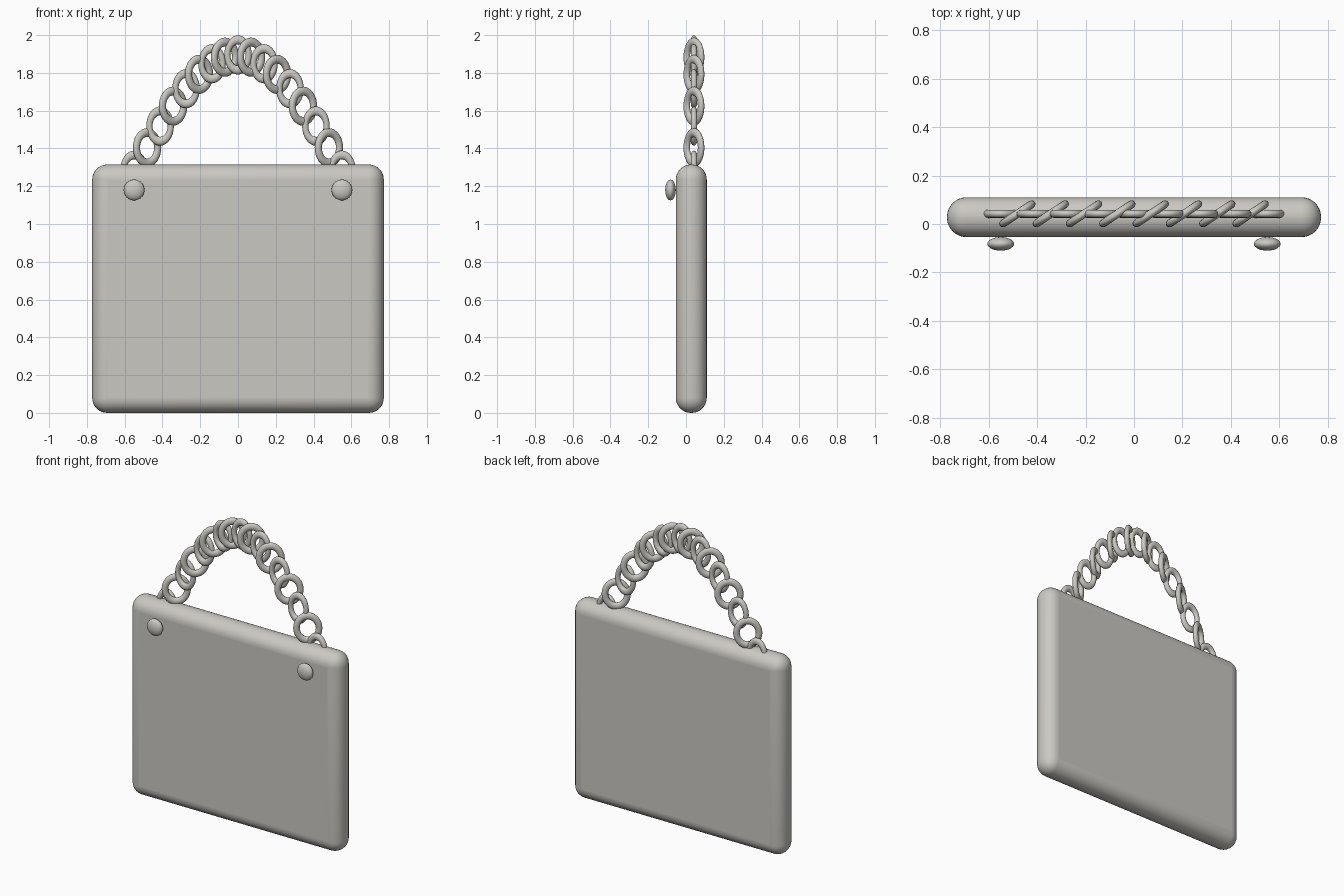
import bpy, math

default = bpy.data.objects.get("Cube")
if default:
    bpy.data.objects.remove(default)

# One plain warm grey for everything
grey = bpy.data.materials.new("warm_grey")
grey.use_nodes = True
color = (0.6, 0.58, 0.54, 1)
grey.diffuse_color = color
grey.node_tree.nodes["Principled BSDF"].inputs["Base Color"].default_value = color


def finish(name, scale=(1, 1, 1)):
    """Name the new object, apply its scale, give it the colour and smooth it."""
    ob = bpy.context.object
    ob.name = name
    ob.scale = scale
    bpy.ops.object.transform_apply(location=False, rotation=False, scale=True)
    ob.data.materials.append(grey)
    bpy.ops.object.shade_smooth()
    return ob


# Bag body: thin slab with fully rounded edges
WIDTH, DEPTH, HEIGHT = 1.544, 0.164, 1.315
bpy.ops.mesh.primitive_cube_add(size=1, location=(0, 0.028, HEIGHT / 2))
body = finish("bag_body", (WIDTH, DEPTH, HEIGHT))
bevel = body.modifiers.new("round_edges", "BEVEL")
bevel.width = 0.08
bevel.segments = 8
bpy.ops.object.shade_smooth_by_angle(angle=math.radians(35))

# Flattened studs on the front
for side, x in (("right", -0.55), ("left", 0.55)):
    bpy.ops.mesh.primitive_uv_sphere_add(segments=32, ring_count=16, radius=1,
                                         location=(x, -0.082, 1.18))
    finish("stud_" + side, (0.055, 0.028, 0.055))

# Chain handle: upright oval links along an arch, every second one twisted
LINKS, HALF_SPAN, TUBE = 17, 0.55, 0.0165
for i in range(LINKS):
    x = HALF_SPAN * (2 * i / (LINKS - 1) - 1)
    z = 1.285 + 0.61 * math.cos(math.pi * x / (2 * HALF_SPAN))
    twisted = i % 2 == 1
    bpy.ops.mesh.primitive_torus_add(major_segments=32, minor_segments=12,
                                     major_radius=0.0565, minor_radius=TUBE,
                                     location=(x, 0.042, z))
    # the ring lies in XY, so its local y becomes the height
    link = finish(f"chain_link_{i + 1}", (1.2 if twisted else 1, 1.42, 1))
    link.rotation_euler = (math.pi / 2, 0, math.radians(34) if twisted else 0)
